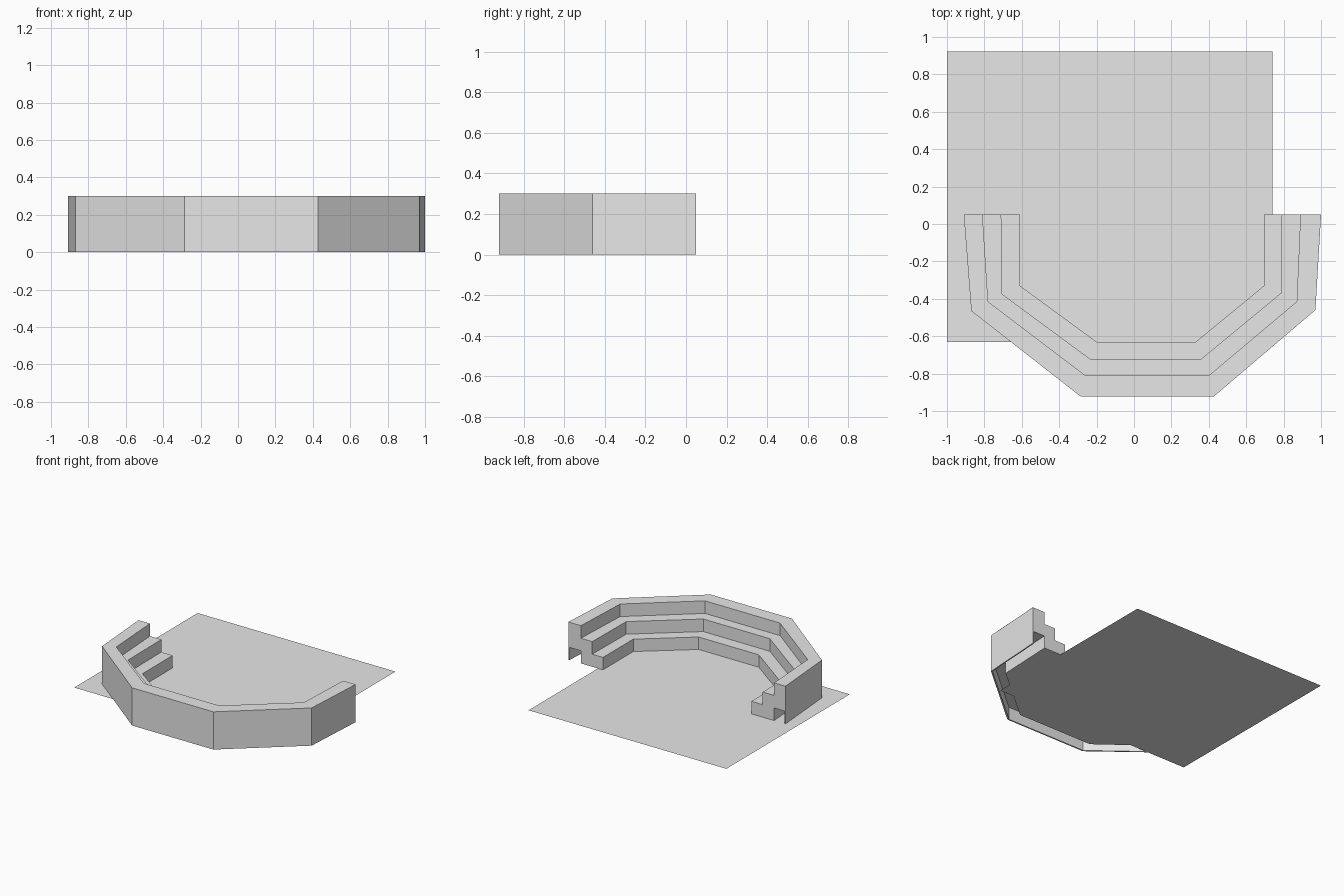
import bpy

if "Cube" in bpy.data.objects:
    bpy.data.objects.remove(bpy.data.objects["Cube"])

# One flat colour for everything
grey = bpy.data.materials.new("light grey")
grey.diffuse_color = (0.8, 0.8, 0.8, 1)
grey.use_nodes = True
grey.node_tree.nodes["Principled BSDF"].inputs["Base Color"].default_value = grey.diffuse_color


def make(name, verts, faces):
    mesh = bpy.data.meshes.new(name)
    mesh.from_pydata(verts, [], faces)
    mesh.materials.append(grey)
    mesh.update()
    obj = bpy.data.objects.new(name, mesh)
    bpy.context.collection.objects.link(obj)
    return obj


# Plan outlines of the tiers, from the left end round the front to the right end
rings = {
    "A": [(-.61, .05), (-.61, -.33), (-.20, -.63), (.33, -.63), (.695, -.33), (.695, .05)],
    "B": [(-.71, .05), (-.705, -.375), (-.23, -.725), (.355, -.725), (.785, -.37), (.79, .05)],
    "C": [(-.81, .05), (-.78, -.415), (-.26, -.81), (.40, -.81), (.87, -.415), (.89, .05)],
    "D": [(-.90, .05), (-.86, -.46), (-.282, -.91), (.422, -.91), (.96, -.455), (.99, .05)],
    "E": [(-.91, .05), (-.87, -.465), (-.287, -.921), (.428, -.921), (.97, -.46), (1.0, .05)],
}

# Stepped cross-section (outline, level), with a hollow under the top tier
step = 0.1
profile = [("A", 0), ("A", 1), ("B", 1), ("B", 2), ("C", 2), ("C", 3),
           ("E", 3), ("E", 0), ("D", 0), ("D", 1), ("C", 1), ("C", 0)]
n = len(profile)
stations = len(rings["A"])
verts = [(*rings[r][s], level * step) for s in range(stations) for r, level in profile]
faces = []
for s in range(stations - 1):
    for i in range(n):
        j = (i + 1) % n
        a, b = s * n, (s + 1) * n
        faces.append((a + i, b + i, b + j, a + j))
faces.append(tuple(range(n)))
faces.append(tuple(reversed(range((stations - 1) * n, stations * n))))
tiers = make("seating_tiers", verts, faces)

# Thin top seam between the upper tier and the outer wall
seam = [(*p, 3 * step + 0.0005) for r in ("D", "E") for p in rings[r]]
make("wall_coping", seam,
     [(i, i + stations, i + stations + 1, i + 1) for i in range(stations - 1)])

# Stage floor enclosed by the tiers
make("stage_floor", [(x, y, 0.001) for x, y in rings["A"]], [tuple(range(stations))])

# Ground sheet
make("ground_sheet", [(-1, -.63, 0), (.74, -.63, 0), (.74, .921, 0), (-1, .921, 0)],
     [(0, 1, 2, 3)])

# Consistent outward normals on the closed tiers
import bmesh
bm = bmesh.new()
bm.from_mesh(tiers.data)
bmesh.ops.recalc_face_normals(bm, faces=bm.faces)
bm.to_mesh(tiers.data)
bm.free()
